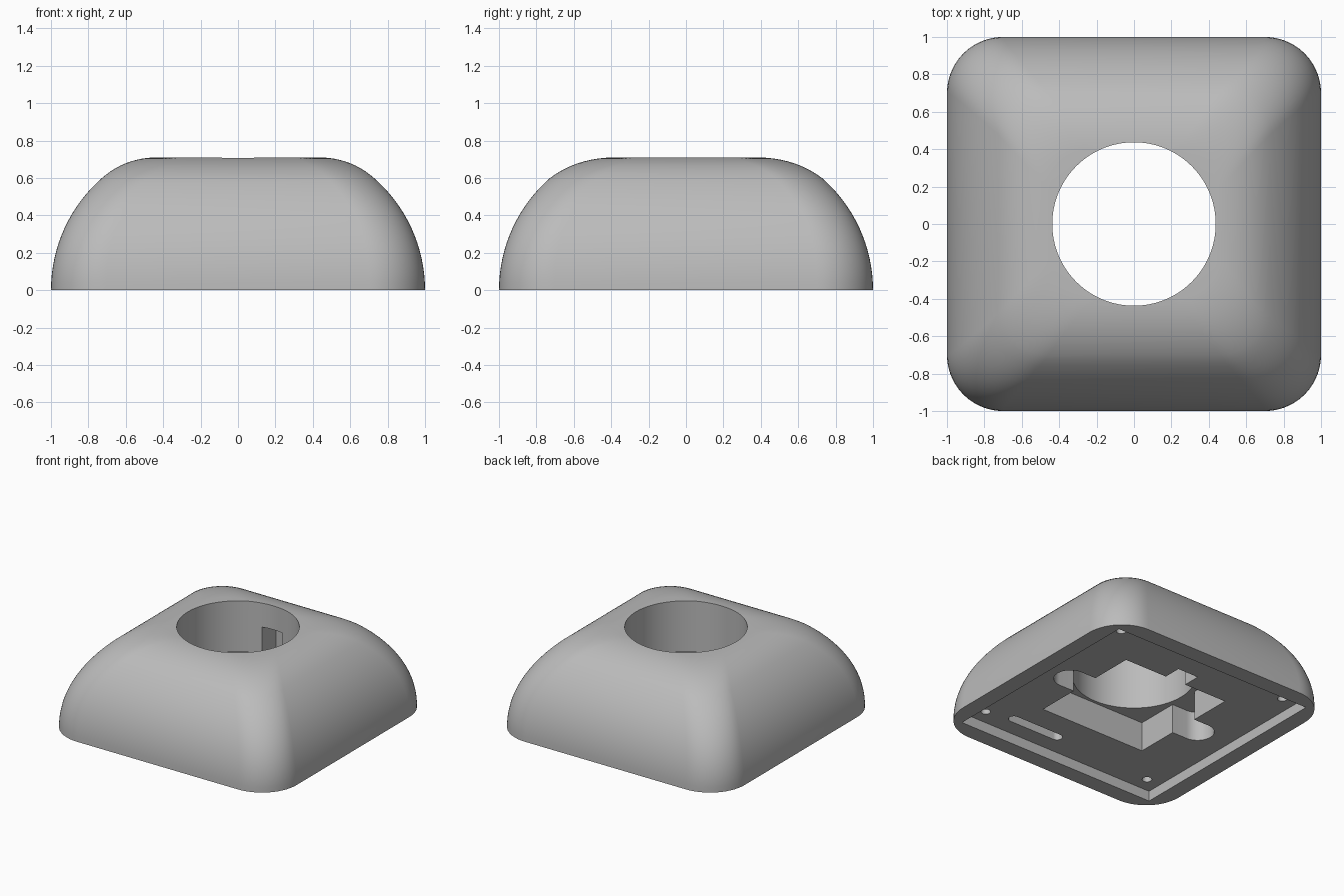
import bpy, bmesh, math
from mathutils import Matrix

if "Cube" in bpy.data.objects:
    bpy.data.objects.remove(bpy.data.objects["Cube"])

grey = bpy.data.materials.new("plain grey")
grey.use_nodes = True
COLOUR = (0.5, 0.5, 0.5, 1)
grey.diffuse_color = COLOUR
grey.node_tree.nodes["Principled BSDF"].inputs["Base Color"].default_value = COLOUR


def rounded(hx, hy, r, steps=14):
    """Outline of a rounded rectangle centred on the origin."""
    pts = []
    for quarter, (sx, sy) in enumerate([(1, 1), (-1, 1), (-1, -1), (1, -1)]):
        for i in range(steps + 1):
            a = math.pi / 2 * (quarter + i / steps)
            pts.append((sx * (hx - r) + r * math.cos(a), sy * (hy - r) + r * math.sin(a)))
    return pts


def loft(name, rings):
    """Closed solid through a stack of (outline, z) rings."""
    bm = bmesh.new()
    loops = [[bm.verts.new((x, y, z)) for x, y in outline] for outline, z in rings]
    n = len(loops[0])
    for low, high in zip(loops, loops[1:]):
        for i in range(n):
            j = (i + 1) % n
            bm.faces.new((low[i], low[j], high[j], high[i]))
    bm.faces.new(loops[0][::-1])
    bm.faces.new(loops[-1])
    bmesh.ops.recalc_face_normals(bm, faces=bm.faces)
    mesh = bpy.data.meshes.new(name)
    bm.to_mesh(mesh)
    bm.free()
    obj = bpy.data.objects.new(name, mesh)
    bpy.context.collection.objects.link(obj)
    mesh.materials.append(grey)
    return obj


def prism(name, outline, z0, z1, x=0, y=0):
    obj = loft(name, [(outline, z0), (outline, z1)])
    obj.data.transform(Matrix.Translation((x, y, 0)))
    return obj


def box(hx, hy):
    return [(hx, hy), (-hx, hy), (-hx, -hy), (hx, -hy)]


def circle(r, n):
    return [(r * math.cos(math.tau * i / n), r * math.sin(math.tau * i / n)) for i in range(n)]


def bezier(a, b, c, t):
    return a * (1 - t) ** 2 + 2 * b * t * (1 - t) + c * t * t


# Outer body: circular-arc flanks, then a soft shoulder up to the flat top
RADIUS, SHOULDER, TOP = 0.796, 0.6, 0.71
rings = []
end = math.asin(SHOULDER / RADIUS)
for i in range(17):
    a = end * i / 16
    h = 1 - RADIUS + RADIUS * math.cos(a)
    rings.append((rounded(h, h, 0.3 - 0.05 * i / 16), RADIUS * math.sin(a)))
edge = 1 - RADIUS + RADIUS * math.cos(end)
for i in range(1, 11):
    t = i / 10
    hx = bezier(edge, 0.61, 0.45, t)
    hy = bezier(edge, 0.59, 0.40, t)
    rings.append((rounded(hx, hy, 0.25 - 0.03 * t), bezier(SHOULDER, 0.703, TOP, t)))
body = loft("dock_body", rings)

# Hollows, all cut from the underside
FLOOR, CEILING = 0.08, 0.31
cutters = [
    prism("base_recess", box(0.87, 0.87), -0.1, FLOOR),
    prism("square_pocket", box(0.46, 0.46), -0.1, CEILING),
    prism("finger_notches", rounded(0.71, 0.12, 0.1199), -0.1, CEILING),
    prism("cable_notch", box(0.09, 0.3), -0.1, 0.52, 0, 0.3),
    prism("round_opening", circle(0.437, 96), -0.1, 1),
    prism("cable_slot", rounded(0.24, 0.04, 0.0399), 0, 0.15, 0.33, -0.7),
]
for sx in (-1, 1):
    for sy in (-1, 1):
        cutters.append(prism("screw_hole", circle(0.035, 24), 0, 0.2, 0.75 * sx, 0.75 * sy))

bpy.context.view_layer.objects.active = body
for cutter in cutters:
    cut = body.modifiers.new(cutter.name, "BOOLEAN")
    cut.operation, cut.solver, cut.object = "DIFFERENCE", "EXACT", cutter
    bpy.ops.object.modifier_apply(modifier=cut.name)
    bpy.data.objects.remove(cutter)

bpy.ops.object.select_all(action="DESELECT")
body.select_set(True)
bpy.ops.object.shade_smooth_by_angle(angle=math.radians(30))
